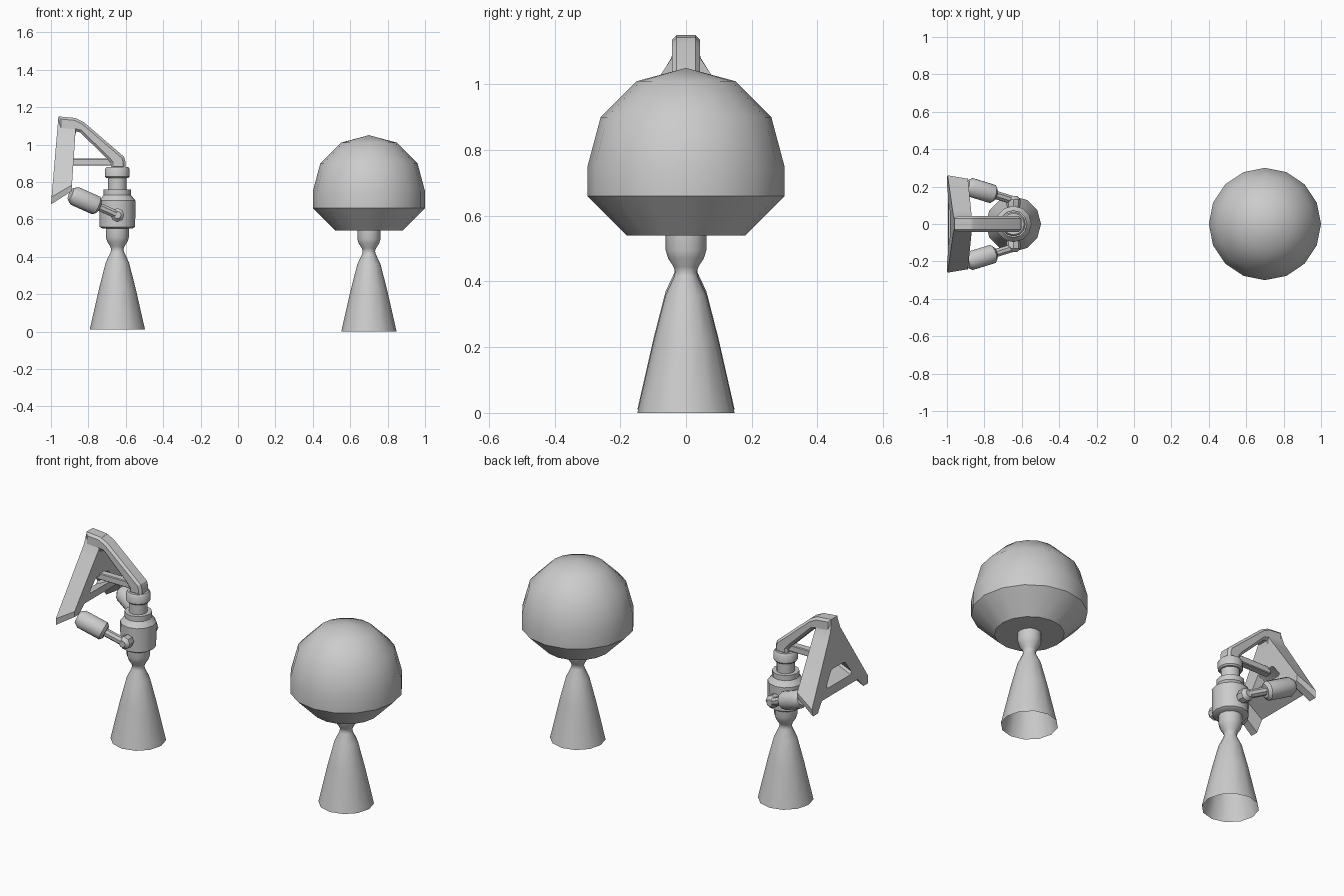
import bpy, bmesh, math
from mathutils import Vector

if "Cube" in bpy.data.objects:
    bpy.data.objects.remove(bpy.data.objects["Cube"])


def finish(bm, name, angle=35):
    """Turn a bmesh into a named object, smooth below the given angle."""
    me = bpy.data.meshes.new(name)
    bm.to_mesh(me)
    bm.free()
    ob = bpy.data.objects.new(name, me)
    bpy.context.collection.objects.link(ob)
    bpy.ops.object.select_all(action='DESELECT')
    ob.select_set(True)
    bpy.context.view_layer.objects.active = ob
    bpy.ops.object.shade_smooth_by_angle(angle=math.radians(angle))
    return ob


def lathe(name, start, axis, profile, sides=12, capped=True):
    """Revolve (radius, distance) pairs around an axis from a start point."""
    bm = bmesh.new()
    rot = Vector((0, 0, 1)).rotation_difference(Vector(axis))
    start = Vector(start)
    rings = []
    for r, h in profile:
        n = 1 if r == 0 else sides
        rings.append([bm.verts.new(start + rot @ Vector((
            r * math.cos(2 * math.pi * i / sides),
            r * math.sin(2 * math.pi * i / sides), h))) for i in range(n)])
    for a, b in zip(rings, rings[1:]):
        for i in range(sides):
            j = (i + 1) % sides
            if len(b) == 1:
                bm.faces.new((a[i], a[j], b[0]))
            else:
                bm.faces.new((a[i], a[j], b[j], b[i]))
    if capped:
        bm.faces.new(rings[0][::-1])
        if len(rings[-1]) > 1:
            bm.faces.new(rings[-1])
    return finish(bm, name)


UP = (0, 0, 1)
LX, RX = -0.645, 0.70

# Open bell nozzles
bell = [(0.148, 0), (0.098, 0.22), (0.062, 0.36), (0.036, 0.415), (0.033, 0.43),
        (0.038, 0.445), (0.054, 0.47), (0.062, 0.495), (0.062, 0.545)]
lathe("left_nozzle", (LX, 0, 0.01), UP, bell, 12, False)
lathe("right_nozzle", (RX, 0, 0), UP, bell, 12, False)

# Round tank on the right engine: half sphere, short wall, tapered base
dome = [(0.3 * math.cos(math.radians(a)), 0.75 + 0.3 * math.sin(math.radians(a)))
        for a in (0, 30, 60)]
lathe("round_tank", (RX, 0, 0), UP,
      [(0.18, 0.54), (0.3, 0.66)] + dome + [(0, 1.05)], 16)

# Left engine body with neck and collar
lathe("engine_body", (LX, 0, 0), UP,
      [(0.08, 0.55), (0.095, 0.56), (0.097, 0.70), (0.073, 0.73), (0.073, 0.76)])
lathe("engine_neck", (LX, 0, 0), UP, [(0.05, 0.75), (0.05, 0.83)])
lathe("neck_collar", (LX, 0, 0), UP,
      [(0.058, 0.82), (0.066, 0.828), (0.066, 0.868), (0.058, 0.88)])

# Mounting plate: triangular frame with feet and an opening
half = [(0.025, 1.15), (0.045, 1.08), (0.075, 1.03), (0.26, 0.72), (0.255, 0.68),
        (0.21, 0.68), (0.165, 0.735)]
hole = [(0.05, 0.875), (0.065, 0.87), (0.115, 0.80), (0.105, 0.785)]
bm = bmesh.new()
edges = []
for pts in (half, hole):
    loop = pts + [(-y, z) for y, z in reversed(pts)]
    vs = [bm.verts.new((-1 + 0.085 * (z - 0.68), y, z)) for y, z in loop]
    edges += [bm.edges.new((vs[i - 1], vs[i])) for i in range(len(vs))]
bmesh.ops.triangle_fill(bm, edges=edges, use_beauty=True)
ext = bmesh.ops.extrude_face_region(bm, geom=bm.faces[:], use_keep_orig=True)
for v in ext["geom"]:
    if isinstance(v, bmesh.types.BMVert):
        t = v.co.z - 0.68
        v.co = (-0.89 + 0.055 * t, v.co.y * 0.93, 0.75 + 0.83 * t)
bmesh.ops.recalc_face_normals(bm, faces=bm.faces[:])
finish(bm, "mounting_plate", 20)


def side_bar(name, pts, w, chamfer):
    """Extrude an (x, z) outline across y and chamfer its long rims."""
    bm = bmesh.new()
    f = bm.faces.new([bm.verts.new((x, -w, z)) for x, z in pts])
    ext = bmesh.ops.extrude_face_region(bm, geom=[f], use_keep_orig=True)
    for v in ext["geom"]:
        if isinstance(v, bmesh.types.BMVert):
            v.co.y = w
    bmesh.ops.recalc_face_normals(bm, faces=bm.faces[:])
    rims = [e for e in bm.edges if abs(e.verts[0].co.y - e.verts[1].co.y) < 1e-5]
    bmesh.ops.bevel(bm, geom=rims, offset=chamfer, segments=1, affect='EDGES')
    return finish(bm, name, 20)


# Bent arm from plate to collar, and the level brace beneath it
side_bar("bent_arm",
         [(-0.96, 1.15), (-0.87, 1.142), (-0.825, 1.12), (-0.61, 0.935), (-0.602, 0.91),
          (-0.602, 0.87), (-0.68, 0.87), (-0.68, 0.90), (-0.70, 0.925), (-0.845, 1.065),
          (-0.865, 1.07), (-0.872, 1.04), (-0.96, 1.04)], 0.042, 0.013)
side_bar("level_brace",
         [(-0.90, 0.887), (-0.66, 0.887), (-0.66, 0.925), (-0.90, 0.925)], 0.022, 0.004)

# Two steering actuators: cylinder, rod, ball end and lug
for s, label in ((-1, "front"), (1, "back")):
    a = Vector((-0.895, s * 0.203, 0.735))
    b = Vector((-0.745, s * 0.157, 0.668))
    c = Vector((-0.645, s * 0.122, 0.623))
    d = (b - a).normalized()
    L = (b - a).length
    lathe(label + "_actuator_cylinder", a, d,
          [(0.034, 0), (0.052, 0.025), (0.052, L - 0.015), (0.036, L)])
    lathe(label + "_actuator_rod", b - d * 0.01, d,
          [(0.023, 0), (0.023, (c - b).length + 0.01)], 8)
    lathe(label + "_ball_lug", (LX, s * 0.08, 0.623), (0, s, 0),
          [(0.03, 0), (0.037, 0.02), (0.037, 0.052), (0.02, 0.07)], 8)
